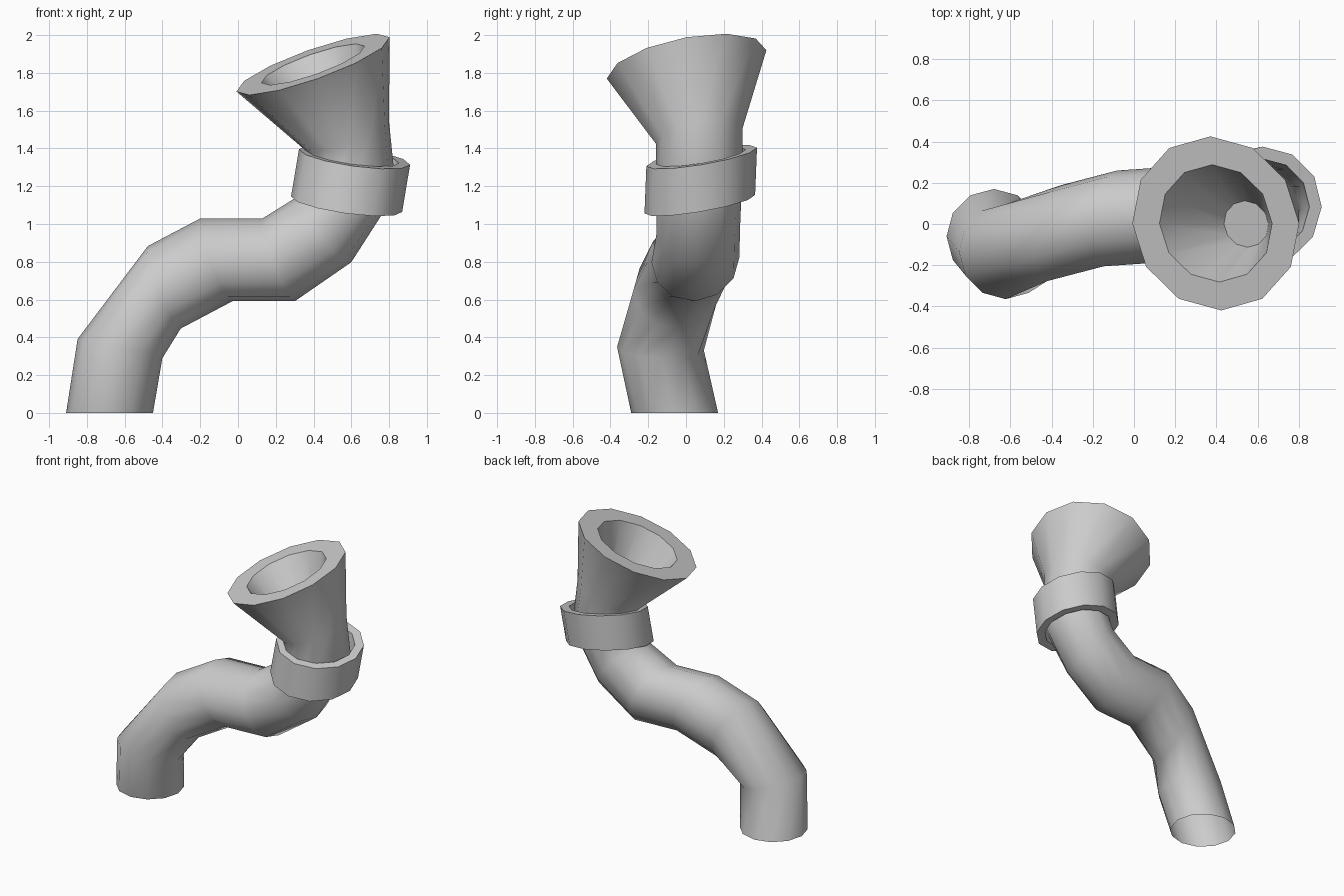
import bpy, bmesh, math
from mathutils import Vector

SIDES = 12

old = bpy.data.objects.get("Cube")
if old:
    bpy.data.objects.remove(old, do_unlink=True)

grey = bpy.data.materials.new("plain_grey")
grey.use_nodes = True
colour = (0.6, 0.6, 0.6, 1)
grey.diffuse_color = colour
grey.node_tree.nodes["Principled BSDF"].inputs["Base Color"].default_value = colour


def add_ring(bm, centre, normal, radius):
    """Add a circle of vertices facing along normal."""
    n = Vector(normal).normalized()
    v = Vector((0, 1, 0))
    v = (v - n * n.dot(v)).normalized()
    u = v.cross(n)
    ring = []
    for i in range(SIDES):
        a = math.tau * i / SIDES
        ring.append(bm.verts.new(Vector(centre) + radius * (math.cos(a) * u + math.sin(a) * v)))
    return ring


def loft(name, sections, closed=False, cap_end=False):
    """Skin a sequence of (centre, normal, radius) rings."""
    bm = bmesh.new()
    rings = [add_ring(bm, *s) for s in sections]
    pairs = list(zip(rings, rings[1:]))
    if closed:
        pairs.append((rings[-1], rings[0]))
    for a, b in pairs:
        for i in range(SIDES):
            j = (i + 1) % SIDES
            bm.faces.new((a[i], a[j], b[j], b[i]))
    if cap_end:
        bm.faces.new(rings[-1])
    mesh = bpy.data.meshes.new(name)
    bm.to_mesh(mesh)
    bm.free()
    mesh.materials.append(grey)
    obj = bpy.data.objects.new(name, mesh)
    bpy.context.collection.objects.link(obj)
    bpy.ops.object.select_all(action="DESELECT")
    obj.select_set(True)
    bpy.context.view_layer.objects.active = obj
    bpy.ops.object.shade_smooth_by_angle(angle=math.radians(52))
    return obj


# Bent pipe, open at the foot, flaring into a thick-walled funnel
mouth = (-0.355, -0.2, 1)
along = (0.93, -0.15, 0.37)
loft("pipe_and_funnel", [
    ((-0.68, -0.06, 0), (0, 0, 1), 0.23),
    ((-0.625, -0.135, 0.34), (0.22, 0.04, 0.97), 0.23),
    ((-0.39, -0.045, 0.665), along, 0.235),
    ((-0.115, 0.027, 0.81), along, 0.235),
    ((0.215, 0.05, 0.81), along, 0.235),
    ((0.455, 0.065, 0.97), (0.76, -0.17, 0.64), 0.225),
    ((0.61, 0.07, 1.2), (0.14, -0.17, 1), 0.23),
    ((0.58, 0.07, 1.465), mouth, 0.233),
    ((0.397, 0.003, 1.845), mouth, 0.43),
    ((0.397, 0.003, 1.845), mouth, 0.29),
    ((0.545, 0.0, 1.46), mouth, 0.115),
], cap_end=True)

# Loose collar around the neck
tilt = (0.14, -0.17, 1)
low, high = (0.575, 0.073, 1.105), (0.617, 0.083, 1.355)
loft("collar", [
    (low, tilt, 0.297), (high, tilt, 0.297),
    (high, tilt, 0.237), (low, tilt, 0.237),
], closed=True)
